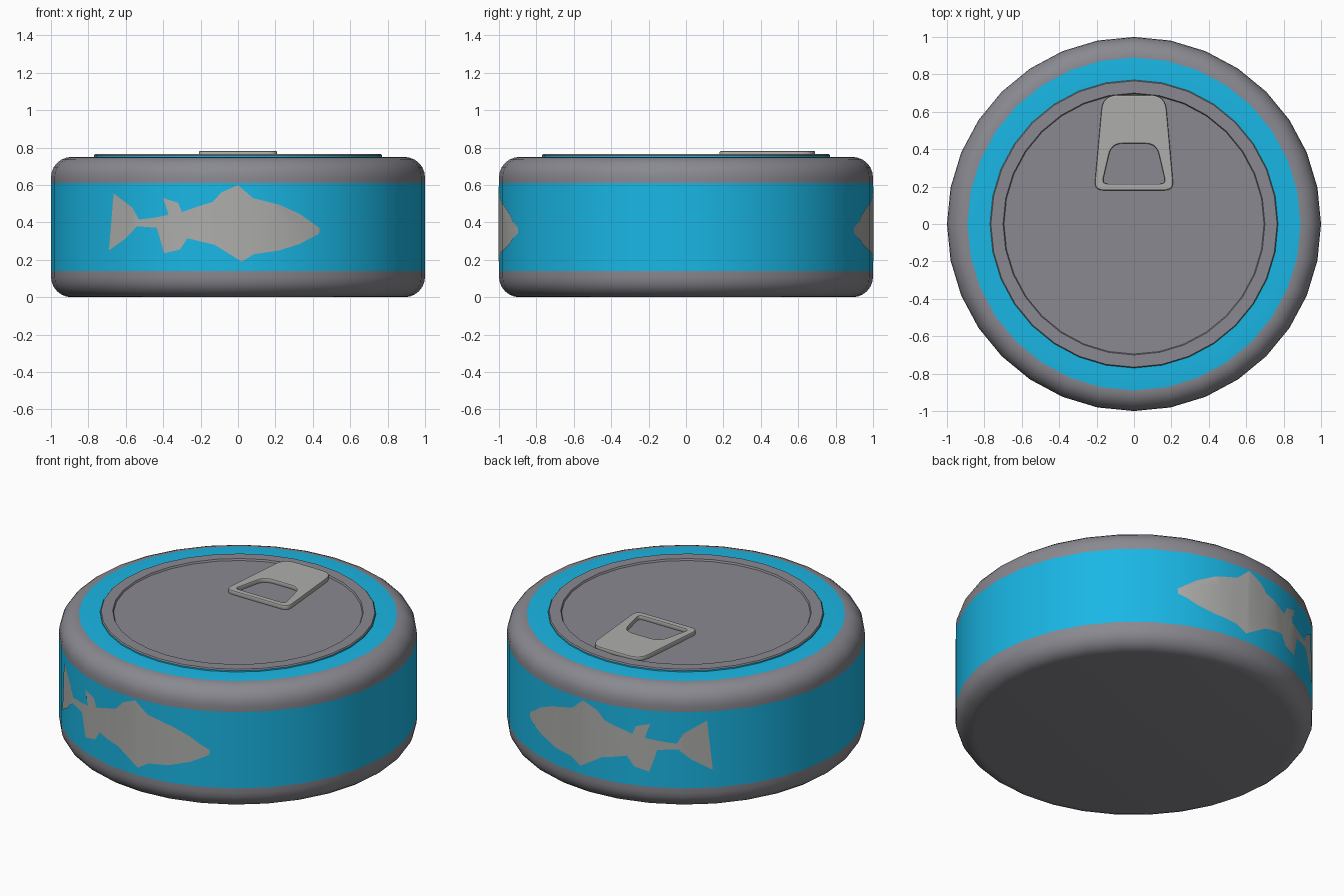
import bpy, bmesh, math
from mathutils import Vector

if "Cube" in bpy.data.objects:
    bpy.data.objects.remove(bpy.data.objects["Cube"])

SIDES = 32
STEP = 2 * math.pi / SIDES


def material(name, rgb):
    m = bpy.data.materials.new(name)
    m.diffuse_color = (*rgb, 1)
    m.use_nodes = True
    m.node_tree.nodes["Principled BSDF"].inputs["Base Color"].default_value = m.diffuse_color
    return m


STEEL = material("steel", (0.25, 0.25, 0.28))
CYAN = material("cyan_label", (0.01, 0.47, 0.78))
SILVER = material("silver", (0.42, 0.42, 0.41))


def add_object(name, bm, mats):
    me = bpy.data.meshes.new(name)
    bm.to_mesh(me)
    bm.free()
    for m in mats:
        me.materials.append(m)
    ob = bpy.data.objects.new(name, me)
    bpy.context.collection.objects.link(ob)
    smooth(ob)
    return ob


def smooth(ob):
    bpy.ops.object.select_all(action='DESELECT')
    ob.select_set(True)
    bpy.context.view_layer.objects.active = ob
    bpy.ops.object.shade_smooth_by_angle(angle=math.radians(35))


def lathe(name, profile, mats):
    """Revolve (radius, z, material of next segment) points, listed bottom to top."""
    bm = bmesh.new()
    rings = []
    for r, z, _ in profile:
        if r == 0:
            rings.append([bm.verts.new((0, 0, z))] * SIDES)
        else:
            rings.append([bm.verts.new((r * math.sin(i * STEP), -r * math.cos(i * STEP), z))
                          for i in range(SIDES)])
    for (a, b), (_, _, mat) in zip(zip(rings, rings[1:]), profile):
        for i in range(SIDES):
            j = (i + 1) % SIDES
            quad = list(dict.fromkeys((a[i], a[j], b[j], b[i])))
            bm.faces.new(quad).material_index = mat
    return add_object(name, bm, mats)


def corner(cz, start, r=0.11, n=6):
    return [(0.89 + r * math.cos(t), cz + r * math.sin(t), 0)
            for t in (start + math.pi / 2 * k / n for k in range(n + 1))]


# Can body with the painted band and top ring
top = corner(0.64, 0)
top[-1] = (0.89, 0.75, 1)
lathe("can_body",
      [(0, 0, 0)] + corner(0.11, -math.pi / 2) + [(1, 0.14, 1), (1, 0.61, 0)] + top
      + [(0.77, 0.75, 1), (0.77, 0.758, 0), (0.765, 0.765, 0), (0.70, 0.765, 0),
         (0.695, 0.755, 0), (0, 0.755, 0)],
      [STEEL, CYAN])


# Pull tab: rounded plate with a rounded finger hole
def rounded(points, radii, n=6):
    out = []
    for i, (p, r) in enumerate(zip(points, radii)):
        p, prev, nxt = Vector(p), Vector(points[i - 1]), Vector(points[(i + 1) % len(points)])
        a = p + (prev - p).normalized() * r
        b = p + (nxt - p).normalized() * r
        out += [a * (1 - t) ** 2 + p * 2 * t * (1 - t) + b * t * t
                for t in (k / n for k in range(n + 1))]
    return out


def trapezoid(w0, y0, w1, y1):
    return [(-w0, y0), (w0, y0), (w1, y1), (-w1, y1)]


cu = bpy.data.curves.new("pull_tab", 'CURVE')
cu.dimensions = '2D'
cu.fill_mode = 'BOTH'
cu.extrude = 0.008
cu.bevel_depth = 0.007
cu.bevel_resolution = 1
cu.offset = -0.007
for pts in (rounded(trapezoid(0.213, 0.18, 0.167, 0.69), (0.05, 0.05, 0.08, 0.08)),
            rounded(trapezoid(0.17, 0.215, 0.12, 0.43), (0.03, 0.03, 0.06, 0.06))):
    sp = cu.splines.new('POLY')
    sp.points.add(len(pts) - 1)
    for q, p in zip(sp.points, pts):
        q.co = (p.x, p.y, 0, 1)
    sp.use_cyclic_u = True
cu.materials.append(SILVER)
tab = bpy.data.objects.new("pull_tab", cu)
tab.location.z = 0.767
bpy.context.collection.objects.link(tab)
bpy.ops.object.select_all(action='DESELECT')
tab.select_set(True)
bpy.context.view_layer.objects.active = tab
bpy.ops.object.convert(target='MESH')
smooth(tab)

# Fish silhouette (x, z), from the nose over the back to the tail and along the belly
FISH = [(.436, .37), (.33, .445), (.22, .495), (.08, .53), (0, .60), (-.09, .56),
        (-.135, .51), (-.23, .48), (-.30, .455), (-.32, .505), (-.40, .53), (-.355, .49),
        (-.35, .445), (-.45, .425), (-.53, .415), (-.565, .48), (-.665, .555),
        (-.625, .485), (-.61, .405), (-.635, .33), (-.69, .25), (-.60, .315),
        (-.54, .38), (-.42, .37), (-.325, .345), (-.33, .30), (-.395, .235),
        (-.31, .255), (-.27, .315), (-.125, .28), (.01, .26), (.04, .24), (.02, .19),
        (.085, .23), (.22, .25), (.33, .285), (.434, .34), (.414, .355)]


def wall_depth(x):
    """Distance from the centre plane to the faceted can wall at x."""
    k = math.floor(math.asin(x) / STEP)
    x0, x1 = math.sin(k * STEP), math.sin((k + 1) * STEP)
    t = (x - x0) / (x1 - x0)
    return math.cos(k * STEP) * (1 - t) + math.cos((k + 1) * STEP) * t


# Wrap one fish onto the front wall and a mirrored one onto the back
for name, side in (("fish_front", -1), ("fish_back", 1)):
    bm = bmesh.new()
    face = bm.faces.new([bm.verts.new((x, 0, z)) for x, z in FISH])
    bmesh.ops.triangulate(bm, faces=[face], ngon_method='EAR_CLIP')
    for k in range(-4, 4):
        bmesh.ops.bisect_plane(bm, geom=bm.verts[:] + bm.edges[:] + bm.faces[:],
                               plane_co=(math.sin(k * STEP), 0, 0), plane_no=(1, 0, 0))
    for v in bm.verts:
        v.co.y = side * (wall_depth(v.co.x) + 0.003)
    if side > 0:
        bmesh.ops.reverse_faces(bm, faces=bm.faces[:])
    add_object(name, bm, [SILVER])
